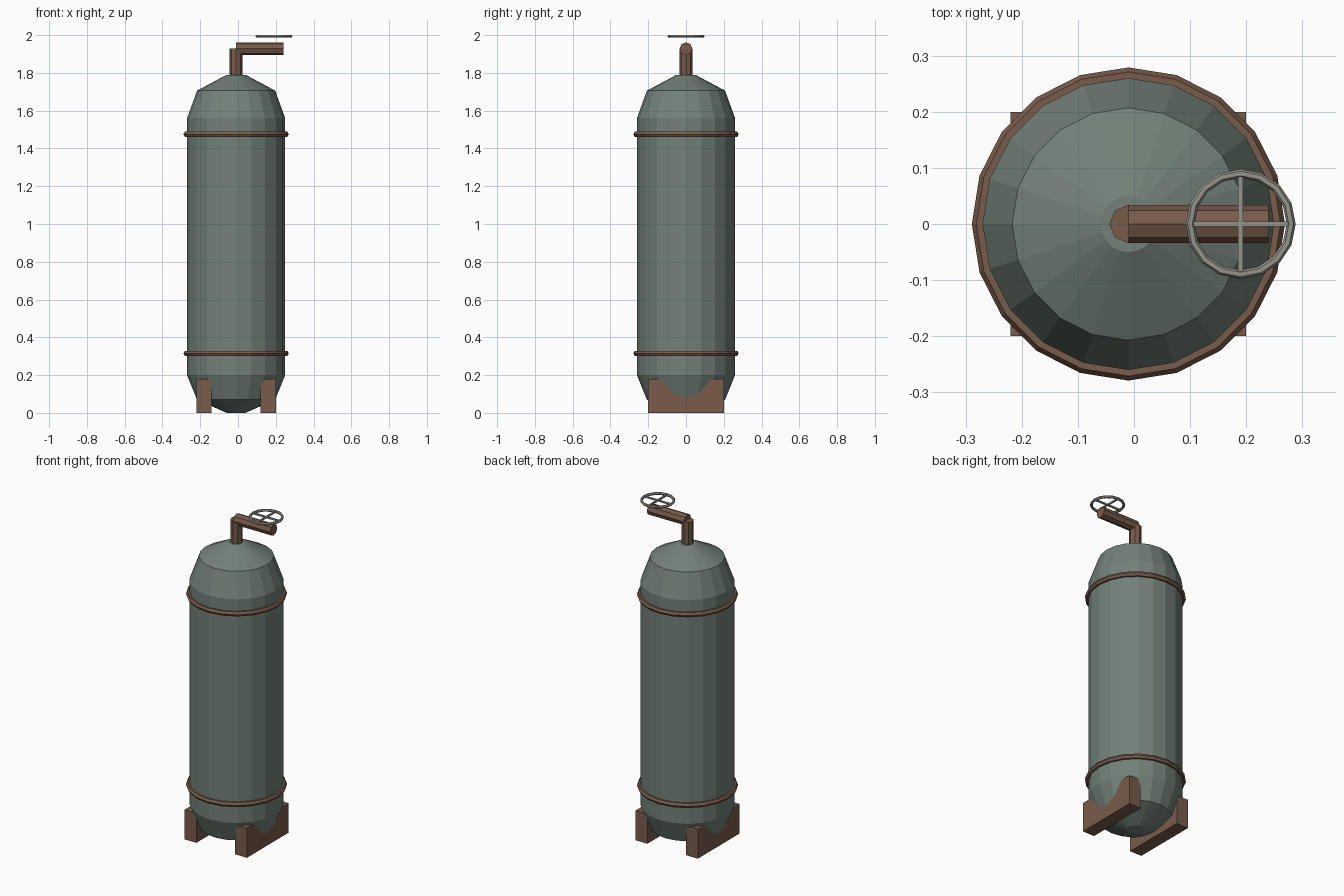
import bpy, bmesh
from math import cos, sin, pi
from mathutils import Matrix

if "Cube" in bpy.data.objects:
    bpy.data.objects.remove(bpy.data.objects["Cube"])

AX = -0.01  # tank axis in x


def material(name, rgb):
    m = bpy.data.materials.new(name)
    m.diffuse_color = (*rgb, 1)
    m.use_nodes = True
    m.node_tree.nodes["Principled BSDF"].inputs["Base Color"].default_value = m.diffuse_color
    return m


GREEN = material("grey_green_paint", (0.17, 0.22, 0.19))
RUST = material("brown_metal", (0.19, 0.105, 0.07))
STEEL = material("pale_metal", (0.30, 0.30, 0.26))


def finish(name, bm, mat):
    bmesh.ops.recalc_face_normals(bm, faces=bm.faces)
    me = bpy.data.meshes.new(name)
    bm.to_mesh(me)
    bm.free()
    me.materials.append(mat)
    ob = bpy.data.objects.new(name, me)
    bpy.context.collection.objects.link(ob)
    return ob


def revolve(bm, profile, sides, centre, closed=False):
    """Spin (radius, z) points about a vertical axis; cap the ends if open."""
    cx, cy, cz = centre
    rings = [[bm.verts.new((cx + r * cos(2 * pi * i / sides),
                            cy + r * sin(2 * pi * i / sides), cz + z))
              for i in range(sides)] for r, z in profile]
    pairs = list(zip(rings, rings[1:]))
    if closed:
        pairs.append((rings[-1], rings[0]))
    else:
        bm.faces.new(rings[0])
        bm.faces.new(rings[-1])
    for a, b in pairs:
        for i in range(sides):
            j = (i + 1) % sides
            bm.faces.new((a[i], a[j], b[j], b[i]))


def torus(bm, major, minor, sides, tube, centre):
    prof = [(major + minor * cos(2 * pi * k / tube), minor * sin(2 * pi * k / tube))
            for k in range(tube)]
    revolve(bm, prof, sides, centre, closed=True)


def box(bm, centre, size):
    bmesh.ops.create_cube(bm, size=1, matrix=Matrix.Translation(centre)
                          @ Matrix.Diagonal((*size, 1)))


# Tank body with stepped domes
bm = bmesh.new()
revolve(bm, [(0.05, 0), (0.207, 0.07), (0.26, 0.2),
             (0.26, 1.56), (0.207, 1.706), (0.05, 1.79)], 20, (AX, 0, 0))
finish("tank_body", bm, GREEN)

# Bands around the tank
for name, z in (("lower_band", 0.315), ("upper_band", 1.475)):
    bm = bmesh.new()
    torus(bm, 0.263, 0.016, 20, 6, (AX, 0, z))
    finish(name, bm, RUST)

# Saddle feet
for name, s in (("left_foot", -1), ("right_foot", 1)):
    bm = bmesh.new()
    box(bm, (AX + s * 0.17, 0, 0.09), (0.08, 0.4, 0.18))
    finish(name, bm, RUST)

# Outlet pipes
bm = bmesh.new()
revolve(bm, [(0.034, 1.75), (0.034, 1.928)], 8, (AX, 0, 0))
finish("riser_pipe", bm, RUST)

bm = bmesh.new()
revolve(bm, [(0.034, 0), (0.034, 0.25)], 8, (0, 0, 0))
bm.transform(Matrix.Translation((AX, 0, 1.928)) @ Matrix.Rotation(pi / 2, 4, 'Y'))
finish("outlet_pipe", bm, RUST)

# Valve handwheel: rim and crossed spokes
bm = bmesh.new()
hub = (AX + 0.2, 0, 1.993)
torus(bm, 0.09, 0.008, 16, 6, hub)
box(bm, hub, (0.17, 0.009, 0.009))
box(bm, hub, (0.009, 0.17, 0.009))
finish("valve_handwheel", bm, STEEL)
